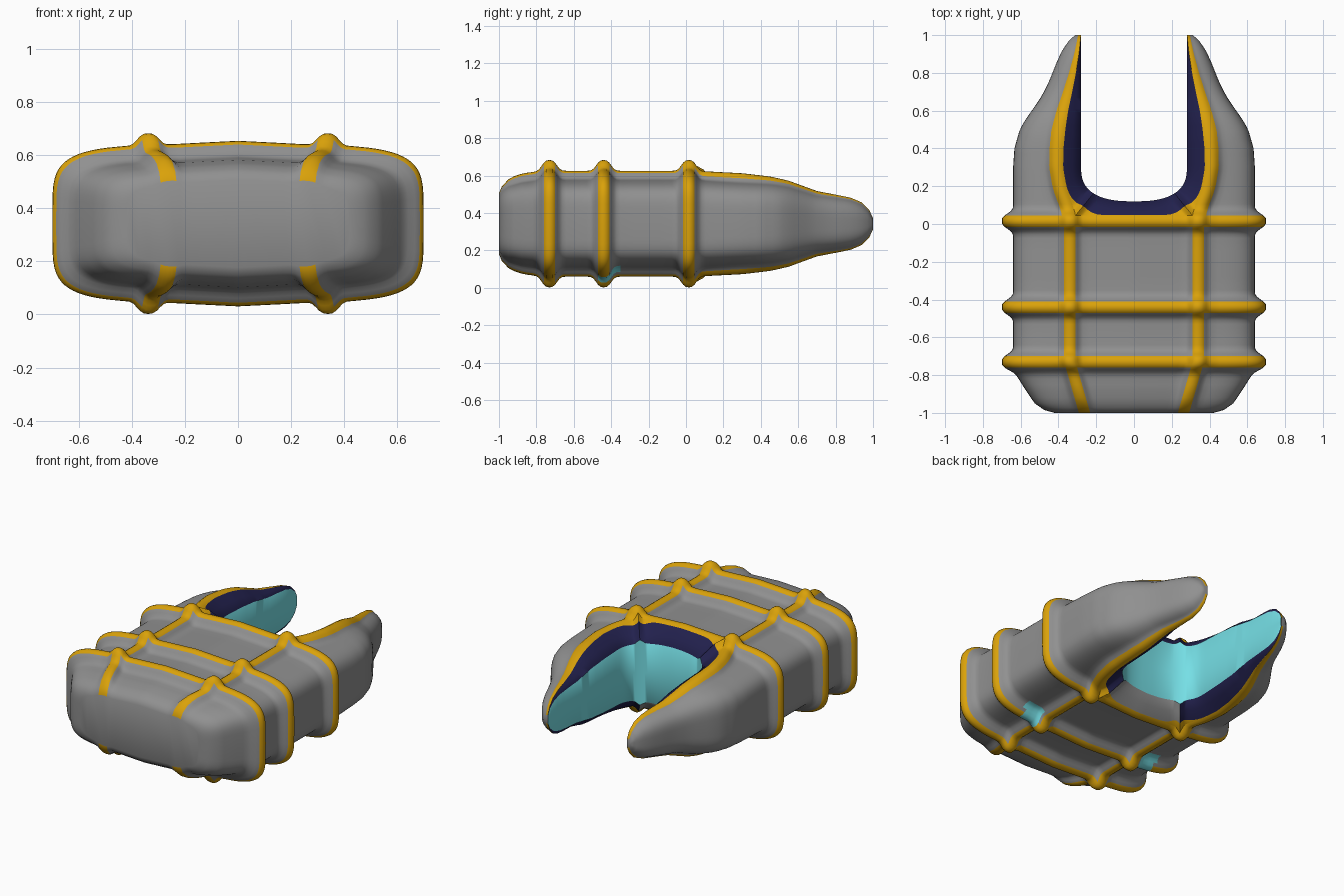
import bpy
from math import exp, sin, cos, acos, pi
from mathutils import Vector

if "Cube" in bpy.data.objects:
    bpy.data.objects.remove(bpy.data.objects["Cube"])

ZC = 0.3425                     # height of the horizontal symmetry plane
RINGS = (-0.73, -0.44, 0.015)   # y of the raised hoops
OFFS = (0, .015, .03, .042, .055, .07, .09)
END = 0.045                     # the full body stops here, prongs go on


def material(name, rgb):
    m = bpy.data.materials.new(name)
    m.diffuse_color = (*rgb, 1)
    m.use_nodes = True
    m.node_tree.nodes["Principled BSDF"].inputs["Base Color"].default_value = m.diffuse_color
    return m


MATS = [material("grey", (.28, .28, .28)),
        material("orange", (.70, .36, .003)),
        material("navy", (.016, .015, .075)),
        material("teal", (.18, .74, .79))]


def curve(*pts):
    """Piecewise linear function through (y, value) points."""
    def f(y):
        if y <= pts[0][0]:
            return pts[0][1]
        for (a, va), (b, vb) in zip(pts, pts[1:]):
            if y <= b:
                return va + (vb - va) * (y - a) / (b - a)
        return pts[-1][1]
    return f


# Outline curves along the length
half_width = curve((-1, .42), (-.985, .475), (-.95, .525), (-.9, .56), (-.83, .605),
                   (-.77, .64), (.3, .64), (.4, .633), (.5, .605), (.56, .57), (.62, .527),
                   (.68, .487), (.75, .452), (.85, .412), (.92, .38), (.97, .345), (1, .312))
half_height = curve((-1, .15), (-.985, .18), (-.95, .205), (-.88, .225), (-.77, .24),
                    (.05, .24), (.3, .229), (.45, .222), (.55, .207), (.62, .187), (.7, .163),
                    (.8, .15), (.88, .137), (.94, .114), (.98, .075), (1, .03))
ridge_x = curve((-1, .262), (-.73, .34), (.05, .34), (.1, .355), (.15, .375), (.2, .39),
                (.3, .407), (.4, .405), (.5, .395), (.6, .375), (.7, .348), (.8, .323),
                (.9, .302), (1, .287))
ridge_h = curve((-1, .012), (-.93, .04), (-.85, .045), (.3, .045), (.6, .022), (.8, .01), (1, .003))
ridge_w = curve((.5, 1), (.8, .5), (1, .2))
shift = curve((.05, 0), (.5, .2))
power = curve((.05, 5), (.9, 3.2))


def bump(d):
    return exp(-(abs(d) / .046) ** 3)


def section(y):
    """Right half of the cross-section, from top centre round to bottom centre."""
    ring = .06 * max(bump(y - r) for r in RINGS)
    w, h = half_width(y) + ring, half_height(y) + ring * .95
    xr, k, c, n = ridge_x(y), ridge_w(y), shift(y), power(y)
    ridge = [xr + k * o for o in (-.07, -.055, -.042, -.03, -.015, 0,
                                  .015, .03, .042, .055, .07)]
    xs = [ridge[0] * i / 8 for i in range(8)] + ridge
    t0 = acos(min(1, (xs[-1] - c) / (w - c)) ** (n / 2))
    steps = 16
    top = []
    for x in xs:
        s = max(0, (x - c) / (w - c))
        z = h * max(0, 1 - s ** n) ** (1 / n)
        z += ridge_h(y) * bump((x - xr) / k) + .015 * max(0, 1 - x / .3)
        top.append((x, z))
    for i in range(1, steps):
        t = t0 * (1 - i / steps)
        top.append((c + (w - c) * cos(t) ** (2 / n), h * sin(t) ** (2 / n)))
    pts = top + [(w, 0)] + [(x, -z) for x, z in reversed(top)]
    return [Vector((x, y, ZC + z)) for x, z in pts]


def grid_object(name, rows, paint, cap=False):
    """Skin rows of points (None = missing), mirrored across x."""
    verts, faces, ids, index = [], [], [], {}
    for i, row in enumerate(rows):
        for j, p in enumerate(row):
            if p is not None:
                index[i, j] = len(verts)
                verts.append(p)
    for i in range(len(rows) - 1):
        for j in range(len(rows[0]) - 1):
            q = [(i, j), (i, j + 1), (i + 1, j + 1), (i + 1, j)]
            if all(v in index for v in q):
                faces.append([index[v] for v in q])
                ids.append(paint(i, j, sum((rows[a][b] for a, b in q), Vector()) / 4))
    if cap:
        last = len(rows) - 1
        faces.append([index[0, j] for j in reversed(range(len(rows[0])))])
        faces.append([index[last, j] for j in range(len(rows[0])) if (last, j) in index])
        ids += [0, 0]
    me = bpy.data.meshes.new(name)
    me.from_pydata(verts, [], faces)
    for m in MATS:
        me.materials.append(m)
    for p, m in zip(me.polygons, ids):
        p.material_index = m
    ob = bpy.data.objects.new(name, me)
    bpy.context.collection.objects.link(ob)
    bpy.ops.object.select_all(action='DESELECT')
    ob.select_set(True)
    bpy.context.view_layer.objects.active = ob
    bpy.ops.object.shade_smooth_by_angle(angle=0.9)
    mir = ob.modifiers.new("mirror", 'MIRROR')
    mir.merge_threshold = .0005
    return ob


# Stations along the length, dense round the hoops and the tip
ys = {-1, -.985, -.97, -.95, -.92, -.88, -.85, -.585, -.28, -.2, -.14,
      .97, .98, .99, 1}
ys |= {round(r + s * o, 4) for r in RINGS for o in OFFS for s in (-1, 1)}
ys |= {round(.13 + .03 * i, 4) for i in range(28)}
ys = sorted(ys)
full = [section(y) for y in ys]
N = len(full[0])
J = 11                          # column at the inner edge of the long ridge


# Shell: body plus the outside of the prongs
def paint_shell(i, j, c):
    if c.z < .2 and .38 < c.x < .5 and -.47 < c.y < -.36:
        return 3
    if any(abs(c.y - r) < .03 for r in RINGS):
        return 1
    width = 5 if c.y > .05 else 4
    return 1 if J <= min(j, N - 2 - j) < J + width else 0


shell = [[p if y <= END + .001 or J <= j <= N - 1 - J else None
          for j, p in enumerate(row)] for y, row in zip(ys, full)]
grid_object("body_shell", shell, paint_shell, cap=True)

# Slot lining: orange corner fillet, bevelled navy rim, teal wall round the U
iend = ys.index(END)
rim = [full[i][J] for i in range(len(ys) - 1, iend - 1, -1)]
n_prong = len(rim) - 1
corner = rim[-1]
rim += [full[iend][j] for j in range(J - 1, -1, -1)]
straight = [p for p in rim if p.y > .3]
bend = len(rim) - len(straight)
zfrac = curve((0, .66), (.5, .7), (1, .88))
lining = []
for s, p in enumerate(rim):
    if p.y > .3:
        x, y = .28, p.y
    else:
        a = pi / 2 * (s - len(straight) + 1) / bend
        x = .28 * max(0, cos(a)) ** .77 if s < len(rim) - 1 else 0
        y = .3 - .18 * sin(a) ** .77
    dz = p.z - ZC
    zt = dz * zfrac(p.y)
    edge = Vector((x, y, ZC + zt))
    f = .02 + .4 * exp(-((p - corner).length / .08) ** 2)
    fillet = p.lerp(edge, f)
    fillet.z = p.z + (edge.z - p.z) * f * .6
    upper = [p, fillet, fillet.lerp(edge, .5), edge]
    lower = [Vector((v.x, v.y, 2 * ZC - v.z)) for v in reversed(upper)]
    lining.append(upper + [Vector((x, y, ZC))] + lower)


def paint_lining(s, r, c):
    if r in (0, 7):
        return 1
    if r in (3, 4):
        return 3
    return 0 if r > 4 and s >= n_prong else 2


grid_object("slot_lining", lining, paint_lining)
